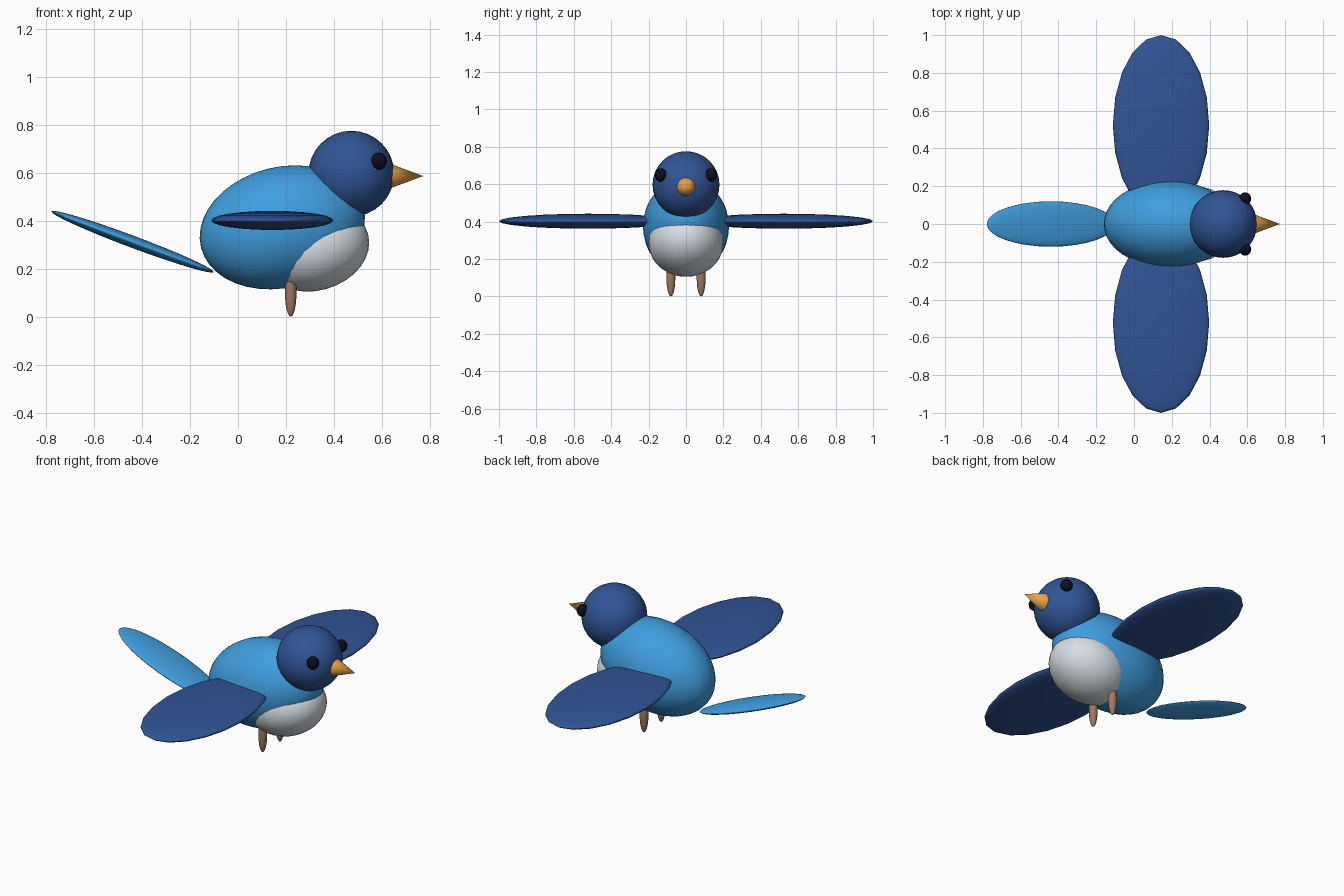
import bpy, math

if "Cube" in bpy.data.objects:
    bpy.data.objects.remove(bpy.data.objects["Cube"])


def material(name, rgb):
    m = bpy.data.materials.new(name)
    m.diffuse_color = (*rgb, 1)
    m.use_nodes = True
    m.node_tree.nodes["Principled BSDF"].inputs["Base Color"].default_value = m.diffuse_color
    return m


light_blue = material("light blue", (0.05, 0.34, 0.74))
dark_blue = material("dark blue", (0.03, 0.09, 0.31))
white = material("soft white", (0.68, 0.73, 0.78))
black = material("eye black", (0.004, 0.004, 0.015))
orange = material("beak orange", (0.80, 0.36, 0.06))
brown = material("leg brown", (0.34, 0.19, 0.11))


def finish(name, mat):
    o = bpy.context.object
    o.name = name
    o.data.materials.append(mat)
    return o


def ellipsoid(name, loc, radii, mat, tilt=0, segments=32, rings=16):
    """Smooth ellipsoid; positive tilt raises its +x end."""
    bpy.ops.mesh.primitive_uv_sphere_add(segments=segments, ring_count=rings, radius=1,
                                         location=loc, rotation=(0, -math.radians(tilt), 0))
    o = finish(name, mat)
    o.scale = radii
    bpy.ops.object.shade_smooth()
    return o


# Body, belly and head
ellipsoid("body", (0.185, 0, 0.373), (0.35, 0.23, 0.252), light_blue, 14, 40, 20)
ellipsoid("belly", (0.32, 0, 0.285), (0.231, 0.20, 0.176), white, 15)
ellipsoid("head", (0.473, 0, 0.597), (0.179, 0.179, 0.179), dark_blue)

# Tail, sloping up to the back
ellipsoid("tail", (-0.44, 0, 0.313), (0.362, 0.12, 0.025), light_blue, -20.5)

# Beak pointing along +x
bpy.ops.mesh.primitive_cone_add(vertices=24, radius1=0.052, radius2=0, depth=0.14,
                                location=(0.703, 0, 0.587), rotation=(0, math.pi / 2, 0))
finish("beak", orange)
bpy.ops.object.shade_smooth_by_angle(angle=math.radians(40))

# Paired parts
for side, s in (("left", 1), ("right", -1)):
    ellipsoid(side + "_wing", (0.143, s * 0.523, 0.402), (0.255, 0.477, 0.04), dark_blue,
              segments=20, rings=12)
    ellipsoid(side + "_eye", (0.588, s * 0.134, 0.649), (0.033, 0.033, 0.036), black,
              segments=20, rings=12)
    ellipsoid(side + "_leg", (0.22, s * 0.081, 0.10), (0.024, 0.024, 0.10), brown,
              segments=20, rings=12)
